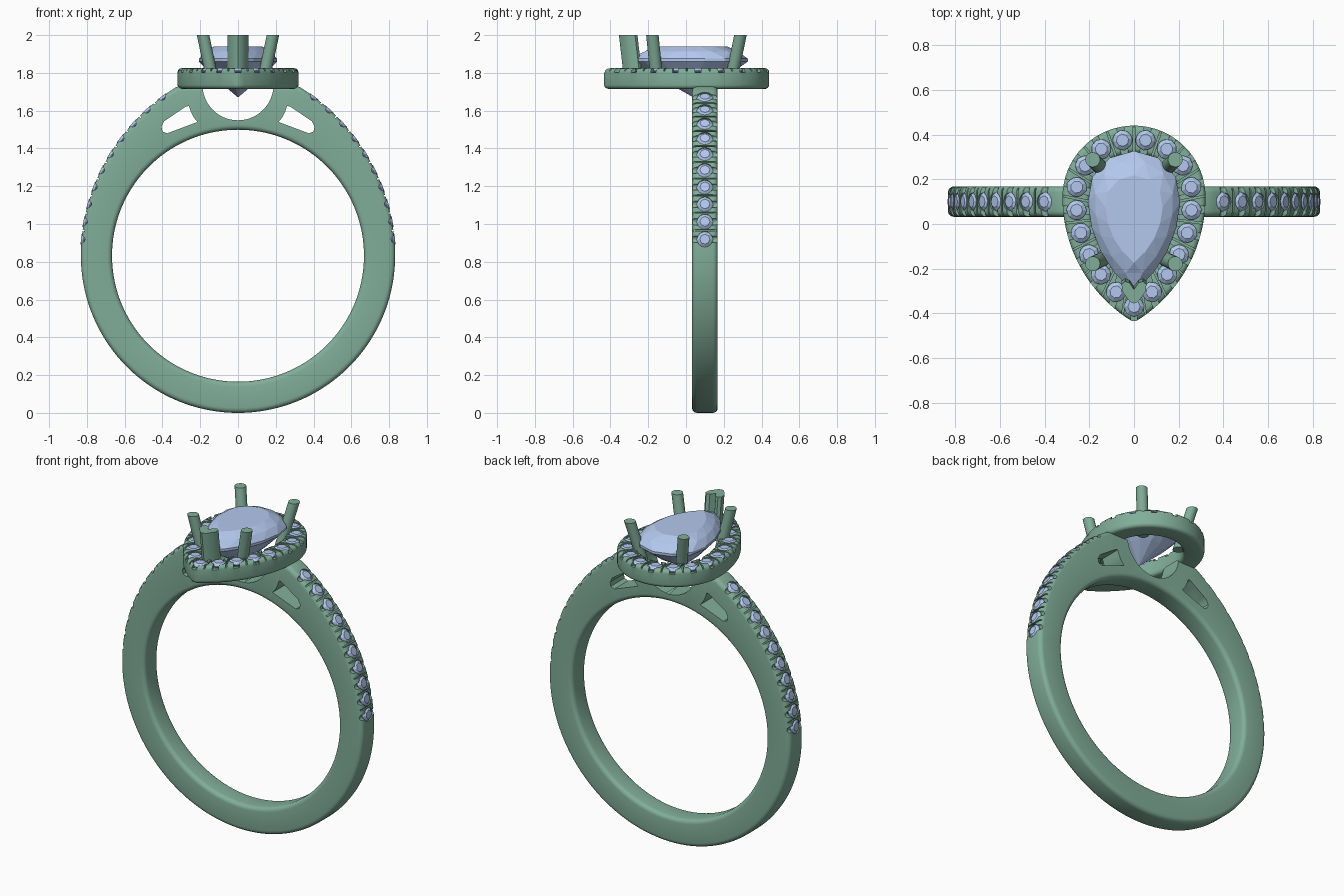
import bpy, bmesh, math
from mathutils import Matrix, Vector

if "Cube" in bpy.data.objects:
    bpy.data.objects.remove(bpy.data.objects["Cube"])

CY, CZ, RIN = 0.1, 0.832, 0.667          # ring centre and inner radius
pi = math.pi

def material(name, col):
    m = bpy.data.materials.new(name)
    m.diffuse_color = (*col, 1)
    m.use_nodes = True
    m.node_tree.nodes["Principled BSDF"].inputs["Base Color"].default_value = m.diffuse_color
    return m

METAL = material("green_metal", (0.22, 0.42, 0.32))
GEM = material("pale_blue_gem", (0.45, 0.58, 0.85))

def finish(bm, name, mat=None, smooth=None):
    bmesh.ops.recalc_face_normals(bm, faces=bm.faces)
    me = bpy.data.meshes.new(name)
    bm.to_mesh(me)
    bm.free()
    ob = bpy.data.objects.new(name, me)
    bpy.context.collection.objects.link(ob)
    if mat:
        me.materials.append(mat)
    if smooth:
        shade(ob, smooth)
    return ob

def shade(ob, deg=35):
    bpy.ops.object.select_all(action='DESELECT')
    ob.select_set(True)
    bpy.context.view_layer.objects.active = ob
    bpy.ops.object.shade_smooth_by_angle(angle=math.radians(deg))

def cut(ob, bm):
    """Subtract a bmesh from an object and discard the cutter."""
    c = finish(bm, "cutter")
    c.hide_render = True
    mod = ob.modifiers.new("cut", 'BOOLEAN')
    mod.operation, mod.solver, mod.object = 'DIFFERENCE', 'EXACT', c
    dg = bpy.context.evaluated_depsgraph_get()
    dg.update()
    me = bpy.data.meshes.new_from_object(ob.evaluated_get(dg))
    ob.modifiers.clear()
    ob.data = me
    bpy.data.objects.remove(c)

def loft(bm, loops, closed=False, caps=False):
    """Skin a list of point loops with quads."""
    vs = [[bm.verts.new(p) for p in l] for l in loops]
    n = len(vs[0])
    for a in range(len(vs) if closed else len(vs) - 1):
        p, q = vs[a], vs[(a + 1) % len(vs)]
        for i in range(n):
            j = (i + 1) % n
            bm.faces.new((p[i], p[j], q[j], q[i]))
    if caps:
        bm.faces.new(vs[0])
        bm.faces.new(vs[-1])

def frame(pos, n, side):
    """Matrix with z along n and y along side."""
    n, side = Vector(n).normalized(), Vector(side).normalized()
    x = side.cross(n)
    return Matrix.Translation(pos) @ Matrix((x, side, n)).transposed().to_4x4()

def box(bm, m, sx, sy, sz):
    bmesh.ops.create_cube(bm, size=1, matrix=m @ Matrix.Diagonal((sx, sy, sz, 1)))

def cyl(bm, m, r, d, seg=16):
    bmesh.ops.create_cone(bm, cap_ends=True, segments=seg, radius1=r, radius2=r, depth=d, matrix=m)

def gem(bm, m, r):
    """Small round brilliant, table at local z = 0."""
    ring = lambda k, z, o: [m @ Vector((k*r*math.cos((i+o)*pi/4), k*r*math.sin((i+o)*pi/4), z*r)) for i in range(8)]
    loft(bm, [ring(0.04, -1.0, 0), ring(1, -0.4, 0), ring(1, -0.3, 0), ring(0.6, 0, 0)], caps=True)

def rounded(x0, x1, y0, y1, r, seg=4):
    pts = []
    for k, (cx, cy) in enumerate(((x1-r, y1-r), (x0+r, y1-r), (x0+r, y0+r), (x1-r, y0+r))):
        for i in range(seg + 1):
            a = (k + i / seg) * pi / 2
            pts.append((cx + r * math.cos(a), cy + r * math.sin(a)))
    return pts

def pear(o, t):
    """Teardrop outline inset by o; t = 0 is the tip."""
    t %= 1
    if t > 0.5:
        x, y = pear(o, 1 - t)
        return -x, y
    R, r = 0.65 - o, 0.32 - o
    A = math.acos(0.33 / R)
    s = t * (2 * R * A + pi * r)
    if s < R * A:
        a = s / R - A
        return -0.33 + R * math.cos(a), 0.12 + R * math.sin(a)
    a = (s - R * A) / r
    return r * math.cos(a), 0.12 + r * math.sin(a)

# Shank: round below, shoulders swelling up to the head
def outer(a):
    up = math.degrees(math.asin(max(0, math.sin(a))))
    r = 0.832 + 0.107 * (up / 66.4) ** 2.1
    return min(r, 0.898 / math.sin(a)) if up > 50 else r

def shank_point(a, r):
    return Vector((r * math.cos(a), CY, CZ + r * math.sin(a)))

bm = bmesh.new()
loops = []
for i in range(144):
    a = i * 2 * pi / 144
    loops.append([(r * math.cos(a), CY + y, CZ + r * math.sin(a))
                  for r, y in rounded(RIN, outer(a), -0.068, 0.068, 0.026)])
loft(bm, loops, closed=True)
shank = finish(bm, "shank", METAL)

# Round opening under the centre stone and the two shoulder windows
Y = (0, 1, 0)
bm = bmesh.new()
cyl(bm, frame((0, CY, 1.737), Y, (0, 0, 1)), 0.188, 0.4, 64)
cut(shank, bm)
window = [(0.26, 1.625), (0.275, 1.622), (0.39, 1.545), (0.405, 1.515), (0.4, 1.49),
          (0.375, 1.48), (0.215, 1.54), (0.237, 1.568), (0.25, 1.595)]
bm = bmesh.new()
for s in (1, -1):
    loft(bm, [[(s * x, y, z) for x, z in window] for y in (-0.1, 0.3)], caps=True)
cut(shank, bm)

# Shank pave: notches, seats, slits and stones
seats, notches, slits, stones = (bmesh.new() for _ in range(4))
for k in range(20):
    for half in (0, 0.5):
        up = math.radians(6 + 6.5 * (k % 10 + half))
        if half and k % 10 == 9:
            continue
        P = lambda u: shank_point(u, outer(u))
        p, tan = P(up), P(up + 0.01) - P(up - 0.01)
        n = Vector((tan.z, 0, -tan.x)).normalized()
        if k >= 10:
            p.x, n.x = -p.x, -n.x
        m = frame(p, n, Y)
        if half:
            box(slits, m, 0.008, 0.3, 0.02)
        else:
            cyl(seats, m, 0.041, 0.06)
            cyl(notches, frame(p, Y, n), 0.018, 0.3, 12)
            gem(stones, m @ Matrix.Translation((0, 0, 0.003)), 0.044)
for c in (seats, notches, slits):
    cut(shank, c)
shade(shank)
finish(stones, "shank_stones", GEM)

# Halo: teardrop ring around the centre stone
bm = bmesh.new()
sec = rounded(0, 0.122, 1.715, 1.825, 0.022)
loft(bm, [[(*pear(o, (i + 0.5) / 96), z) for o, z in sec] for i in range(96)], closed=True)
halo = finish(bm, "halo", METAL)
seats, notches, slits, stones = (bmesh.new() for _ in range(4))
N = 19
for k in range(2 * N):
    t = k / (2 * N)
    x, y = pear(0.06, t)
    d = Vector((*pear(0.0, t), 0)) - Vector((*pear(0.12, t), 0))
    m = frame((x, y, 1.825), (0, 0, 1), d)
    if k % 2:
        box(slits, m, 0.008, 0.2, 0.03)
    else:
        cyl(seats, m, 0.043, 0.06)
        box(notches, m, 0.032, 0.2, 0.045)
        gem(stones, m @ Matrix.Translation((0, 0, 0.002)), 0.046)
for c in (seats, notches, slits):
    cut(halo, c)
shade(halo)
finish(stones, "halo_stones", GEM)

# Pear-cut centre stone: staggered rings of triangular facets
bm = bmesh.new()
M = 14
rings = []
for k, z, off in ((0.62, 1.94, 0), (0.85, 1.912, 0.5), (1, 1.875, 0), (1, 1.86, 0), (0.55, 1.765, 0.5)):
    pts = [pear(0.113, (i + off) / M) for i in range(M)]
    rings.append(([bm.verts.new((x * k, 0.04 + (y - 0.04) * k, z)) for x, y in pts], off))
bm.faces.new(rings[0][0])
for (p, po), (q, qo) in zip(rings, rings[1:]):
    for i in range(M):
        j = (i + 1) % M
        if po == qo:
            bm.faces.new((p[i], p[j], q[j], q[i]))
        elif po < qo:
            bm.faces.new((p[i], p[j], q[i]))
            bm.faces.new((p[j], q[j], q[i]))
        else:
            bm.faces.new((p[i], q[j], q[i]))
            bm.faces.new((p[i], p[j], q[j]))
culet = bm.verts.new((0, 0.04, 1.67))
last = rings[-1][0]
for i in range(M):
    bm.faces.new((last[i], last[(i + 1) % M], culet))
finish(bm, "centre_stone", GEM)

# Four round claws and a chevron claw on the tip, all leaning outwards
def claw(name, profile, bottom, top):
    bm = bmesh.new()
    loft(bm, [[(c[0] + x, c[1] + y, c[2]) for x, y in profile] for c in (bottom, top)], caps=True)
    finish(bm, name, METAL, 35)

disc = [(0.033 * math.cos(i * pi / 10), 0.033 * math.sin(i * pi / 10)) for i in range(20)]
for s, side in ((1, "right"), (-1, "left")):
    claw("back_claw_" + side, disc, (s * 0.13, 0.235, 1.74), (s * 0.185, 0.288, 2))
    claw("front_claw_" + side, disc, (s * 0.13, -0.152, 1.74), (s * 0.185, -0.178, 2))
half = [(0.02, 0.042), (0.04, 0.048), (0.055, 0.035), (0.054, 0.005), (0.02, -0.042)]
chevron = [(0, 0.012)] + half + [(0, -0.05)] + [(-x, y) for x, y in reversed(half)]
claw("tip_claw", chevron, (0, -0.275, 1.74), (0, -0.305, 2))
